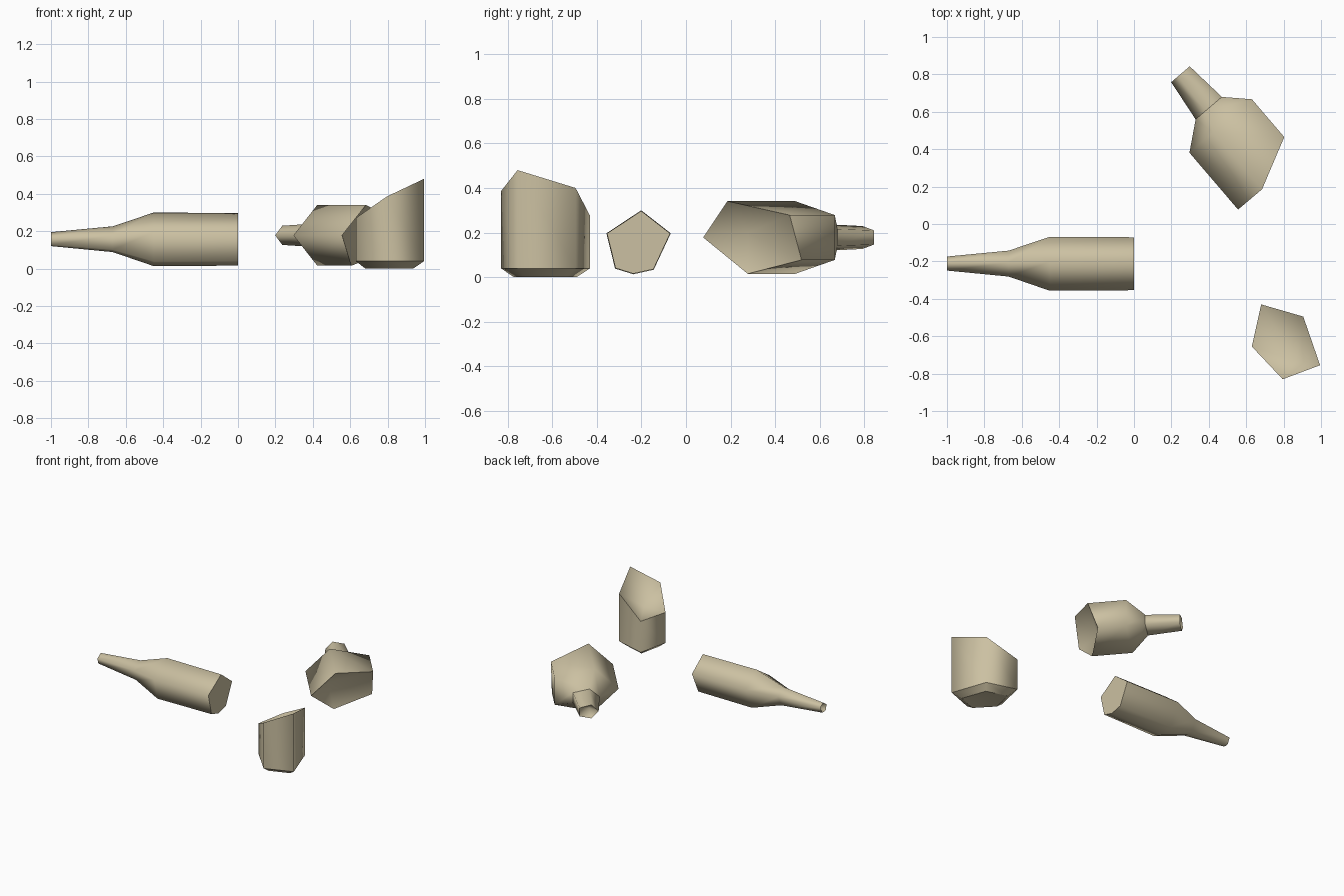
import bpy, bmesh, math
from mathutils import Vector

if "Cube" in bpy.data.objects:
    bpy.data.objects.remove(bpy.data.objects["Cube"])

glass = bpy.data.materials.new("dull tan glass")
glass.diffuse_color = (0.60, 0.53, 0.36, 1)
glass.use_nodes = True
glass.node_tree.nodes["Principled BSDF"].inputs["Base Color"].default_value = glass.diffuse_color


def loft(name, rings, start_tip=None, end_tip=None, sharp_rings=()):
    """Skin rings of points; each end is a flat cap or a fan to a sunken tip."""
    bm = bmesh.new()
    loops = [[bm.verts.new(p) for p in ring] for ring in rings]
    n = len(loops[0])
    for a, b in zip(loops, loops[1:]):
        for i in range(n):
            j = (i + 1) % n
            bm.faces.new((a[i], a[j], b[j], b[i]))
    for loop, tip in ((loops[0], start_tip), (loops[-1], end_tip)):
        if tip is None:
            bm.faces.new(loop)
        else:
            v = bm.verts.new(tip)
            for i in range(n):
                bm.faces.new((loop[i], loop[(i + 1) % n], v))
    bmesh.ops.recalc_face_normals(bm, faces=bm.faces[:])
    for f in bm.faces:
        f.smooth = True
    # Crisp edges round the mouth, the base and the break
    for k in {0, len(loops) - 1, *sharp_rings}:
        for i in range(n):
            bm.edges.get((loops[k][i], loops[k][(i + 1) % n])).smooth = False
    me = bpy.data.meshes.new(name)
    bm.to_mesh(me)
    bm.free()
    me.materials.append(glass)
    ob = bpy.data.objects.new(name, me)
    bpy.context.collection.objects.link(ob)
    return ob


# Whole bottle lying along x: one cross-section scaled along its length
section = [(0.01, 0.139), (0.14, 0.038), (0.065, -0.122),
           (-0.025, -0.142), (-0.105, -0.117), (-0.143, 0.038)]
profile = [(-1.0, 0.265), (-0.67, 0.49), (-0.45, 1.02), (0.0, 1.0)]
loft("whole_bottle",
     [[(x, -0.211 + y * s, 0.158 + z * s) for y, z in section] for x, s in profile],
     start_tip=(-0.94, -0.211, 0.158))

# Broken neck half: flattened five-sided tube along a slanted axis
axis = Vector((0.65, -0.76, 0)).normalized()
side = Vector((0.76, 0.65, 0)).normalized()


def neck_ring(ts, wide, high):
    ring = []
    for i, t in enumerate(ts):
        a = math.radians(180 - 72 * i)
        p = axis * t + side * (0.716 + wide * math.cos(a))
        ring.append((p.x, p.y, 0.178 + high * math.sin(a)))
    return ring


loft("broken_bottle_top",
     [neck_ring([-0.447] * 5, 0.072, 0.054),
      neck_ring([-0.211] * 5, 0.102, 0.064),
      neck_ring([-0.097] * 5, 0.243, 0.171),
      neck_ring([0.303, 0.304, 0.169, 0.099, 0.184], 0.243, 0.171)],
     start_tip=(0.285, 0.75, 0.178), end_tip=(0.56, 0.28, 0.20), sharp_rings=(1,))

# Broken base half standing upright: bevelled foot, slanted jagged rim
rim = [(0.68, -0.43, 0.275), (0.905, -0.495, 0.40), (0.995, -0.755, 0.48),
       (0.795, -0.83, 0.385), (0.63, -0.655, 0.27)]
cx, cy = 0.80, -0.633


def foot(scale, z):
    return [(cx + (x - cx) * scale, cy + (y - cy) * scale, z) for x, y, _ in rim]


loft("broken_bottle_base", [foot(0.7, 0.0), foot(1.0, 0.04), rim],
     start_tip=(cx, cy, 0.02), end_tip=(0.865, -0.735, 0.22), sharp_rings=(1,))
